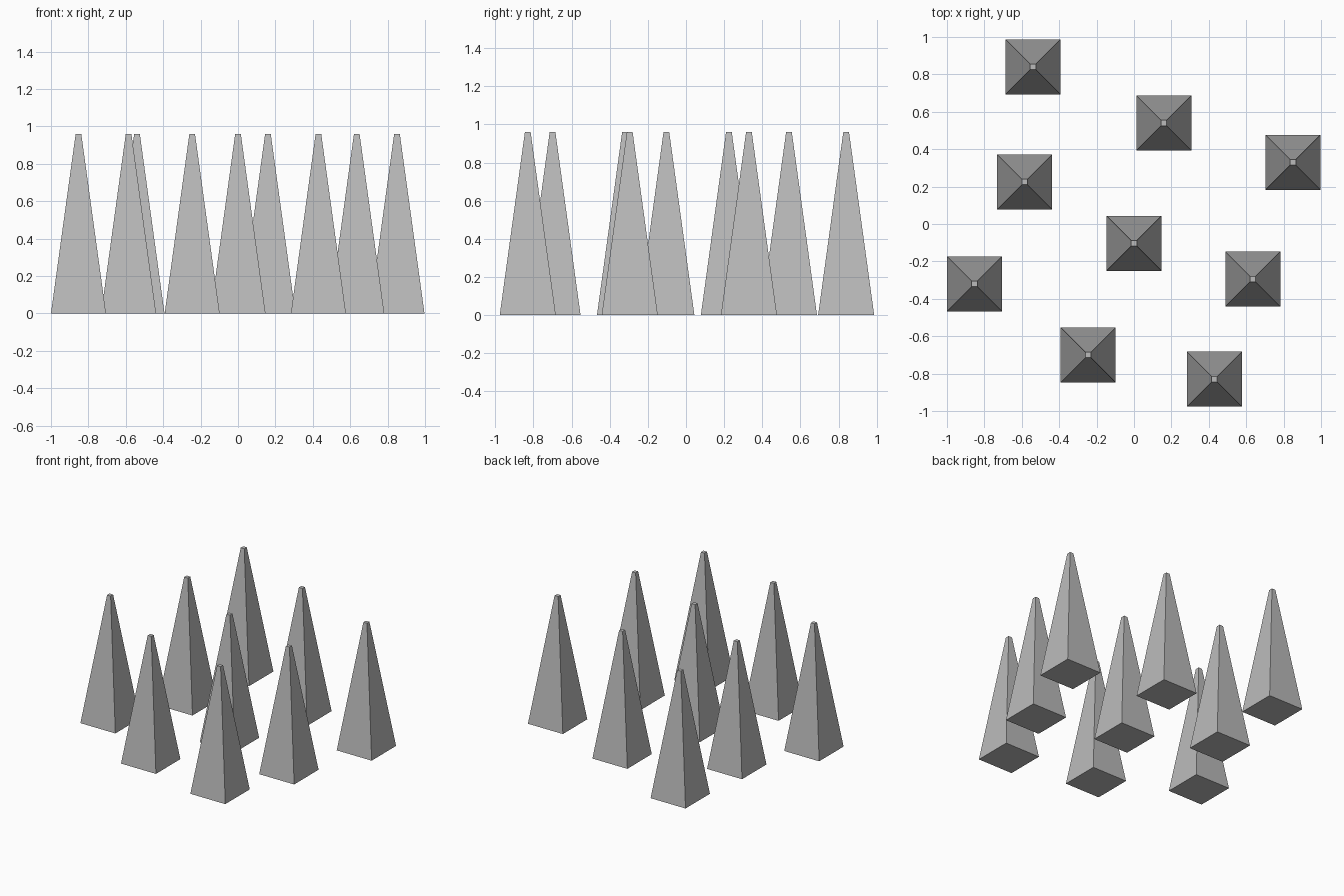
import bpy
from math import pi, sqrt

cube = bpy.data.objects.get("Cube")
if cube:
    bpy.data.objects.remove(cube, do_unlink=True)

HEIGHT = 0.96
BASE_HALF = 0.147
TIP_HALF = 0.015

# Plain grey stone
grey = bpy.data.materials.new("grey_stone")
grey.use_nodes = True
colour = (0.5, 0.5, 0.5, 1)
grey.diffuse_color = colour
grey.node_tree.nodes["Principled BSDF"].inputs["Base Color"].default_value = colour

# One four-sided tapered spike, shared by every copy
bpy.ops.mesh.primitive_cone_add(
    vertices=4, radius1=BASE_HALF * sqrt(2), radius2=TIP_HALF * sqrt(2),
    depth=HEIGHT, location=(0, 0, 0), rotation=(0, 0, pi / 4))
first = bpy.context.object
bpy.ops.object.transform_apply(location=False, rotation=True, scale=False)
first.data.materials.append(grey)

# Scattered spike positions
spots = [(-0.54, 0.84), (0.16, 0.54), (0.85, 0.33),
         (-0.585, 0.225), (0, -0.103), (0.635, -0.295),
         (-0.853, -0.32), (-0.245, -0.70), (0.43, -0.83)]
for i, (x, y) in enumerate(spots):
    spike = first if i == 0 else first.copy()
    if i:
        bpy.context.collection.objects.link(spike)
    spike.name = f"spike_{i + 1}"
    spike.location = (x, y, HEIGHT / 2)
